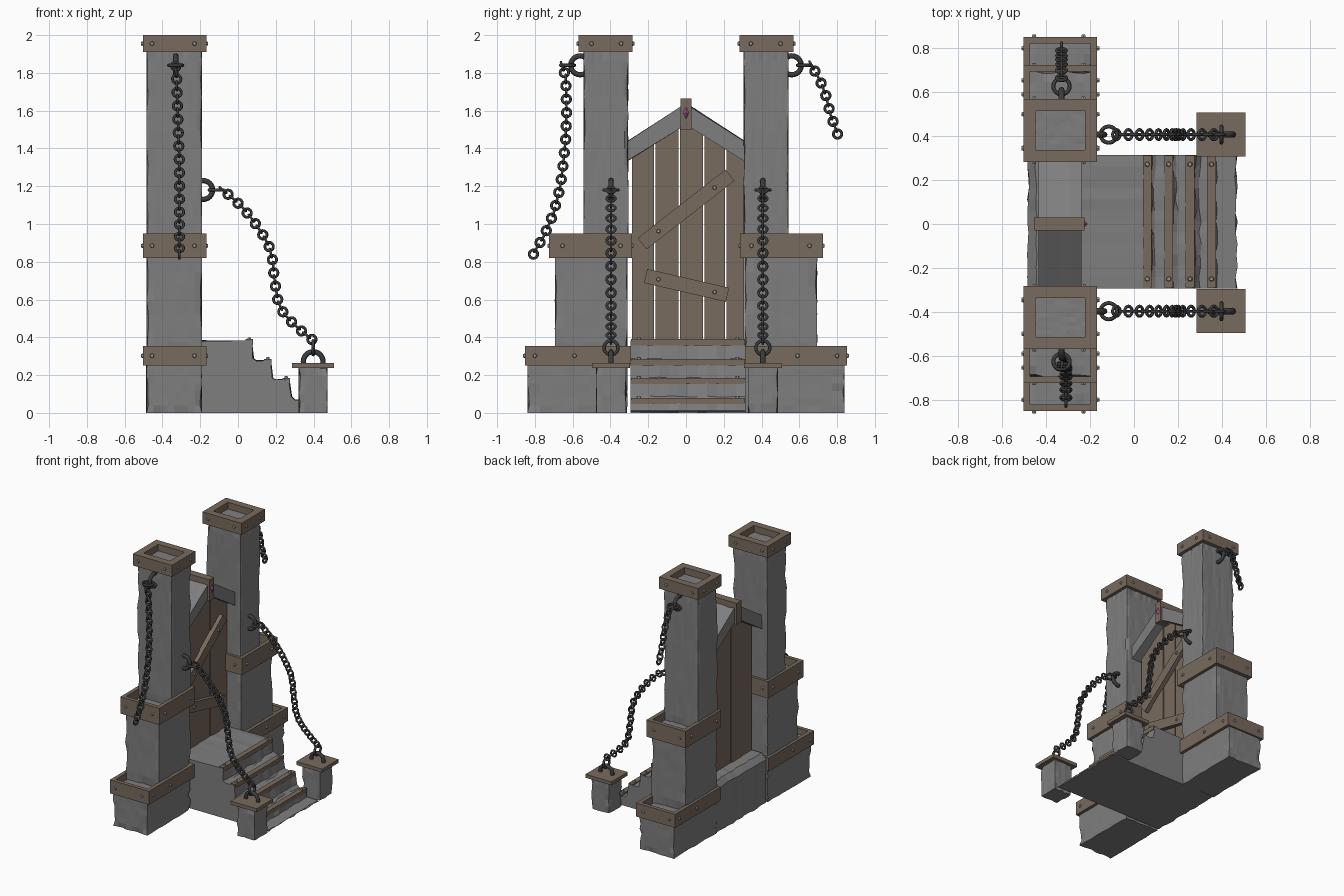
import bpy, bmesh, math, random
from mathutils import Vector, Matrix

if "Cube" in bpy.data.objects:
    bpy.data.objects.remove(bpy.data.objects["Cube"])

random.seed(4)


def material(name, rgb):
    m = bpy.data.materials.new(name)
    m.diffuse_color = (*rgb, 1)
    m.use_nodes = True
    m.node_tree.nodes["Principled BSDF"].inputs["Base Color"].default_value = m.diffuse_color
    return m


STONE = material("stone", (0.21, 0.21, 0.21))
WOOD = material("wood", (0.19, 0.145, 0.11))
IRON = material("iron", (0.045, 0.045, 0.045))
STUD = material("stud", (0.3, 0.3, 0.3))
GEM = material("gem", (0.6, 0.1, 0.4))


def finish(name, bm, mat, smooth=False):
    bmesh.ops.recalc_face_normals(bm, faces=bm.faces[:])
    me = bpy.data.meshes.new(name)
    bm.to_mesh(me)
    bm.free()
    me.materials.append(mat)
    for p in me.polygons:
        p.use_smooth = smooth
    ob = bpy.data.objects.new(name, me)
    bpy.context.collection.objects.link(ob)
    return ob


def add_box(bm, lo, hi):
    lo, hi = Vector(lo), Vector(hi)
    m = Matrix.Translation((lo + hi) / 2) @ Matrix.Diagonal((*(hi - lo), 1))
    return bmesh.ops.create_cube(bm, size=1, matrix=m)["verts"]


def box(name, lo, hi, mat):
    bm = bmesh.new()
    add_box(bm, lo, hi)
    return finish(name, bm, mat)


def stone(name, lo, hi, cuts=7, chip=0.012):
    """Box with chipped, irregular edges."""
    bm = bmesh.new()
    add_box(bm, lo, hi)
    bmesh.ops.subdivide_edges(bm, edges=bm.edges[:], cuts=cuts, use_grid_fill=True)
    mid = (Vector(lo) + Vector(hi)) / 2
    for v in bm.verts:
        ends = [i for i in range(3) if min(abs(v.co[i] - lo[i]), abs(v.co[i] - hi[i])) < 1e-4]
        depth = chip * random.random() ** 2 if len(ends) > 1 else random.uniform(0, 0.003)
        for i in ends:
            if not (i == 2 and lo[2] == 0 and v.co.z < 1e-4):
                v.co[i] += math.copysign(depth, mid[i] - v.co[i])
    return finish(name, bm, STONE)


def prism(name, pts, axis, lo, hi, mat, slices=1, jitter=0):
    """Extrude a profile, (y,z) along x or (x,z) along y."""
    bm = bmesh.new()
    loops = []
    for k in range(slices + 1):
        t = lo + (hi - lo) * k / slices
        loop = []
        for a, b in pts:
            a += random.uniform(-jitter, jitter)
            b += random.uniform(-jitter, 0) if b > 0.02 else 0
            loop.append(bm.verts.new((t, a, b) if axis == "x" else (a, t, b)))
        loops.append(loop)
    n = len(pts)
    for p, q in zip(loops, loops[1:]):
        for i in range(n):
            bm.faces.new((p[i], p[(i + 1) % n], q[(i + 1) % n], q[i]))
    bm.faces.new(loops[0])
    bm.faces.new(loops[-1])
    return finish(name, bm, mat)


def frame(name, x0, x1, y0, y1, z0, z1, t):
    """Open rectangular wooden collar."""
    bm = bmesh.new()
    rings = []
    for d, z in ((0, z0), (0, z1), (t, z1), (t, z0)):
        rings.append([bm.verts.new(c) for c in ((x0 + d, y0 + d, z), (x1 - d, y0 + d, z),
                                                (x1 - d, y1 - d, z), (x0 + d, y1 - d, z))])
    for k in range(4):
        p, q = rings[k], rings[(k + 1) % 4]
        for i in range(4):
            bm.faces.new((p[i], p[(i + 1) % 4], q[(i + 1) % 4], q[i]))
    return finish(name, bm, WOOD)


def studs(name, places):
    """Small domed bolts: (position, outward normal)."""
    bm = bmesh.new()
    for pos, nrm in places:
        m = Matrix.Translation(pos) @ Vector(nrm).to_track_quat("Z", "Y").to_matrix().to_4x4()
        bmesh.ops.create_cone(bm, cap_ends=True, segments=6, radius1=0.015, radius2=0.009,
                              depth=0.02, matrix=m)
    return finish(name, bm, STUD)


def add_ring(bm, centre, u, v, R, r, seg=16, sides=6):
    """Torus lying in the plane spanned by u and v."""
    c, u, v = Vector(centre), Vector(u).normalized(), Vector(v).normalized()
    w = u.cross(v)
    grid = []
    for i in range(seg):
        a = math.tau * i / seg
        d = u * math.cos(a) + v * math.sin(a)
        grid.append([bm.verts.new(c + d * (R + r * math.cos(b)) + w * r * math.sin(b))
                     for b in (math.tau * j / sides for j in range(sides))])
    for i in range(seg):
        for j in range(sides):
            p, q = grid[i], grid[(i + 1) % seg]
            bm.faces.new((p[j], q[j], q[(j + 1) % sides], p[(j + 1) % sides]))


def chain(name, path, normal, step=0.0355):
    """Interlocked round links spaced evenly along a path."""
    bm = bmesh.new()
    pts, n = [Vector(p) for p in path], Vector(normal)
    carry, k = 0.0, 0
    for a, b in zip(pts, pts[1:]):
        length, t = (b - a).length, (b - a).normalized()
        while carry < length:
            add_ring(bm, a + t * carry, t, n if k % 2 == 0 else n.cross(t), 0.0225, 0.0075)
            carry += step
            k += 1
        carry -= length
    return finish(name, bm, IRON, True)


def rings(name, specs):
    bm = bmesh.new()
    for c, u, v, R, r in specs:
        add_ring(bm, c, u, v, R, r, 24, 8)
    return finish(name, bm, IRON, True)


X, Y, Z = (1, 0, 0), (0, 1, 0), (0, 0, 1)
X0, X1 = -0.485, -0.19

# Towers, stair posts and front chains, one per side
for s, side in ((-1, "left"), (1, "right")):
    def span(a, b):
        return (a, b) if s > 0 else (-b, -a)

    for part, a, b, z0, z1 in (("base", 0.31, 0.84, 0, 0.31), ("middle", 0.31, 0.695, 0.3, 0.89),
                               ("shaft", 0.305, 0.543, 0.85, 1.95)):
        y0, y1 = span(a, b)
        stone(f"{side}_tower_{part}", (X0, y0, z0), (X1, y1, z1), 11 if part == "shaft" else 7)
    bolts = []
    for part, a, b, z0, z1, t in (("lower", 0.295, 0.852, 0.25, 0.355, 0.03),
                                  ("middle", 0.287, 0.724, 0.82, 0.95, 0.03),
                                  ("top", 0.283, 0.57, 1.91, 2.0, 0.055)):
        frame(f"{side}_tower_{part}_collar", -0.503, -0.168, *span(a, b), z0, z1, t)
        z = (z0 + z1) / 2
        for x in (-0.455, -0.23):
            bolts += [((x, s * b, z), (0, s, 0)), ((x, s * a, z), (0, -s, 0))]
        for y in ((0.59, 0.80) if part == "lower" else (a + 0.06, b - 0.07)):
            bolts += [((-0.168, s * y, z), X), ((-0.503, s * y, z), (-1, 0, 0))]
    studs(f"{side}_tower_bolts", bolts)

    # Post at the foot of the stairs
    yc = 0.005 + s * 0.402
    stone(f"{side}_post", (0.32, yc - 0.08, 0), (0.475, yc + 0.08, 0.245), 4)
    box(f"{side}_post_cap", (0.285, yc - 0.1, 0.238), (0.508, yc + 0.1, 0.265), WOOD)
    rings(f"{side}_handrail_rings", [((-0.185, yc, 1.18), X, Z, 0.05, 0.014),
                                     ((-0.115, yc, 1.18), X, Y, 0.037, 0.009),
                                     ((0.398, yc, 0.272), X, Z, 0.052, 0.014),
                                     ((0.398, yc, 0.345), Y, Z, 0.037, 0.009)])
    chain(f"{side}_handrail_chain", [(x, yc, z) for x, z in (
        (-0.08, 1.18), (-0.02, 1.13), (0.03, 1.08), (0.08, 1.02), (0.13, 0.945), (0.165, 0.88),
        (0.185, 0.8), (0.19, 0.73), (0.2, 0.66), (0.212, 0.59), (0.24, 0.53), (0.285, 0.48),
        (0.34, 0.43), (0.396, 0.385))], Vector(X).cross(Z))
    # Hanging chain on the outer tower face
    hang = (((0.655, 1.835), (0.637, 1.78), (0.632, 1.6), (0.637, 1.45), (0.65, 1.32),
             (0.665, 1.2), (0.7, 1.06), (0.75, 0.94), (0.795, 0.865), (0.818, 0.82))
            if s < 0 else ((0.665, 1.84), (0.71, 1.76), (0.74, 1.68), (0.765, 1.58), (0.81, 1.455)))
    xm = -0.33
    rings(f"{side}_hanging_rings", [((xm, s * 0.56, 1.84), Y, Z, 0.05, 0.014),
                                    ((xm, s * 0.627, 1.84), X, Y, 0.037, 0.009)])
    chain(f"{side}_hanging_chain", [(xm + 0.02 * min(1, i / 4), s * y, z) if s < 0 else (xm, y, z)
                                    for i, (y, z) in enumerate(hang)], X)
    # Sloping lintel beam
    prism(f"{side}_lintel", [(0, 1.53), (0, 1.64), (s * 0.31, 1.44), (s * 0.31, 1.335)], "x",
          -0.435, -0.24, STONE, 4, 0.004)

# Stairs and landing
prism("stairs", [(-0.48, 0), (-0.48, 0.345), (-0.445, 0.383), (-0.19, 0.385), (0.07, 0.385),
                 (0.08, 0.29), (0.095, 0.28), (0.17, 0.28), (0.18, 0.19), (0.195, 0.18),
                 (0.268, 0.18), (0.28, 0.09), (0.3, 0.07), (0.365, 0.07), (0.375, 0.012),
                 (0.465, 0.008), (0.465, 0)], "y", -0.293, 0.315, STONE, 12, 0.007)
bolts = []
for i, (x, z) in enumerate(((0.08, 0.39), (0.178, 0.285), (0.275, 0.185), (0.373, 0.08))):
    box(f"tread_edge_{i + 1}", (x - 0.04, -0.29, z - 0.033), (x, 0.312, z), WOOD)
    bolts += [((x - 0.02, y, z), Z) for y in (-0.25, 0.272)]
studs("tread_bolts", bolts)

# Door planks under the gable
edges = [-0.29, -0.165, -0.035, 0.095, 0.21, 0.31]
top = lambda y: 1.585 - 0.65 * abs(y)
for i, (a, b) in enumerate(zip(edges, edges[1:])):
    a, b = a + 0.004, b - 0.004
    pts = [(a, 0.36), (b, 0.36), (b, top(b))] + ([(0, top(0))] if a < 0 < b else []) + [(a, top(a))]
    d = 0.005 * (i % 2)
    prism(f"door_plank_{i + 1}", pts, "x", -0.36 - d, -0.31 + d, WOOD)

# Crossed boards nailed to the door
for i, (y, z, ln, deg) in enumerate(((0, 1.077, 0.59, 38), (0.003, 0.675, 0.445, -13))):
    c, sn = math.cos(math.radians(deg)), math.sin(math.radians(deg))
    pts = [(y + u * c - v * sn, z + u * sn + v * c) for u, v in (
        (-ln / 2, -0.038), (ln / 2, -0.038), (ln / 2, 0.038), (-ln / 2, 0.038))]
    prism(f"door_board_{i + 1}", pts, "x", -0.31, -0.275, WOOD)
studs("door_board_bolts", [((-0.275, y, z), X) for y, z in (
    (-0.145, 0.962), (0.152, 1.192), (-0.145, 0.707), (0.152, 0.64))])

# Keystone block and gem
box("keystone", (-0.455, -0.029, 1.5), (-0.225, 0.029, 1.665), WOOD)
bm = bmesh.new()
bmesh.ops.create_cone(bm, segments=4, radius1=1, radius2=0, depth=1,
                      matrix=Matrix.Translation((-0.22, 0, 1.588)) @ Matrix.Diagonal((0.02, 0.02, 0.042, 1))
                      @ Matrix.Rotation(math.pi / 2, 4, "Y"))
finish("keystone_gem", bm, GEM)
